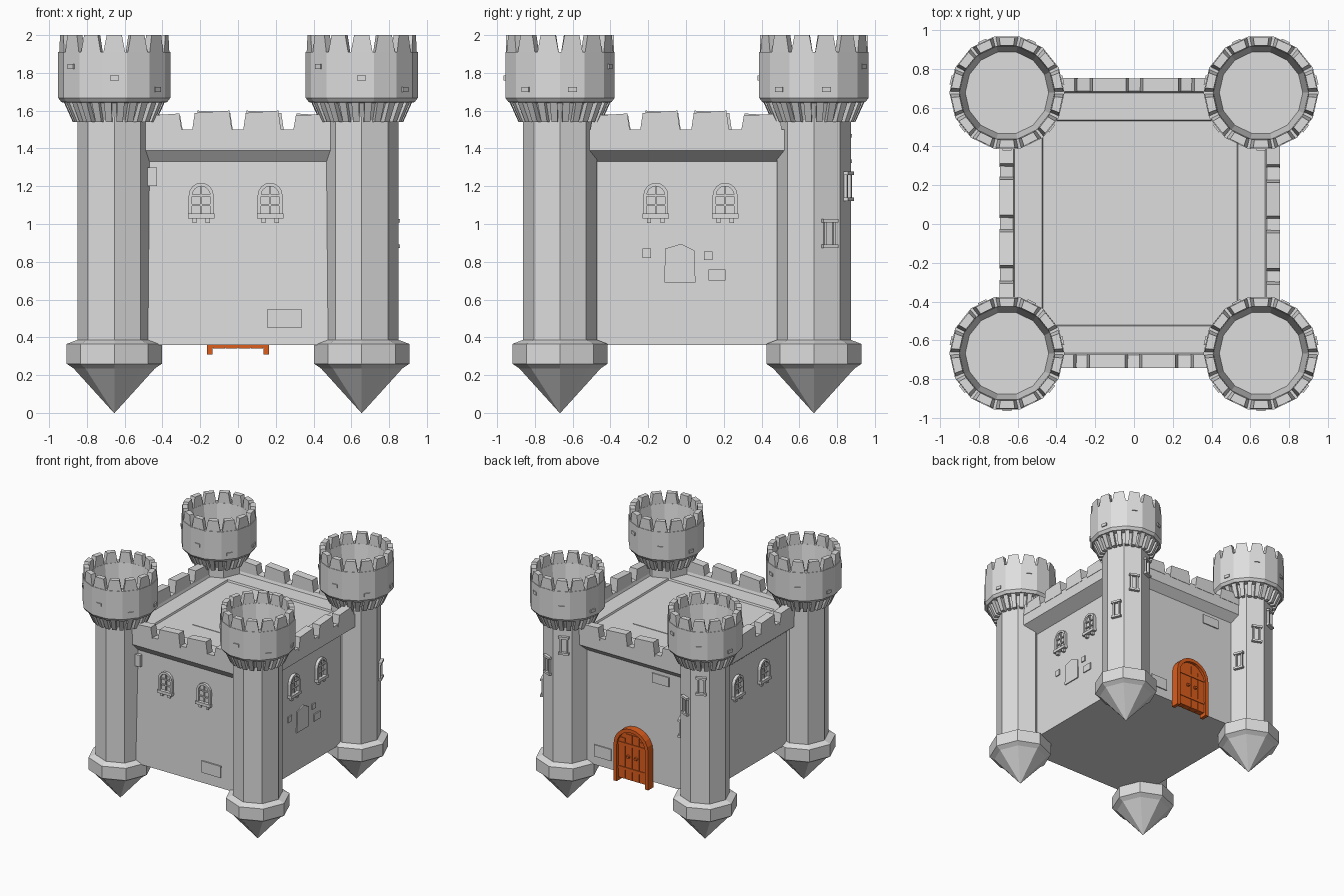
import bpy, bmesh, math
from mathutils import Matrix, Vector

if "Cube" in bpy.data.objects:
    bpy.data.objects.remove(bpy.data.objects["Cube"])


def material(name, rgb):
    m = bpy.data.materials.new(name)
    m.diffuse_color = (*rgb, 1)
    m.use_nodes = True
    m.node_tree.nodes["Principled BSDF"].inputs["Base Color"].default_value = m.diffuse_color
    return m


STONE = material("grey stone", (0.73, 0.73, 0.73))
WOOD = material("orange wood", (0.72, 0.11, 0.012))


def finish(bm, name, mat, matrix=None):
    bmesh.ops.recalc_face_normals(bm, faces=bm.faces)
    me = bpy.data.meshes.new(name)
    bm.to_mesh(me)
    bm.free()
    me.materials.append(mat)
    ob = bpy.data.objects.new(name, me)
    if matrix:
        ob.matrix_world = matrix
    bpy.context.collection.objects.link(ob)
    return ob


def loft(bm, rings):
    """Skin a list of equal-length rings and cap both ends."""
    vs = [[bm.verts.new(p) for p in r] for r in rings]
    n = len(vs[0])
    for a, b in zip(vs, vs[1:]):
        for i in range(n):
            bm.faces.new((a[i], a[(i + 1) % n], b[(i + 1) % n], b[i]))
    bm.faces.new(vs[0][::-1])
    bm.faces.new(vs[-1])


def turned(bm, profile, n):
    loft(bm, [[(r * math.cos(2 * math.pi * i / n), r * math.sin(2 * math.pi * i / n), z)
               for i in range(n)] for r, z in profile])


def rect(x0, x1, y0, y1, z):
    return [(x0, y0, z), (x1, y0, z), (x1, y1, z), (x0, y1, z)]


def wedge(bm, a, w0, w1, r0, r1, z0, z1):
    """Block around a tower: half-angle w and (inner, outer) radii at bottom and top."""
    rings = []
    for w, (ri, ro), z in ((w0, r0, z0), (w1, r1, z1)):
        rings.append([(r * math.cos(a + s), r * math.sin(a + s), z)
                      for r, s in ((ri, -w), (ro, -w), (ro, w), (ri, w))])
    loft(bm, rings)


def prism(bm, outline, d0, d1):
    """Wall-plane outline (u, v) pushed outwards along -y from d0 to d1."""
    loft(bm, [[(u, -d, v) for u, v in outline] for d in (d0, d1)])


def block(bm, u0, u1, v0, v1, d0, d1):
    prism(bm, [(u0, v0), (u1, v0), (u1, v1), (u0, v1)], d0, d1)


def arch(u, w, z0, spring, rise, n=8):
    pts = [(u - w, z0), (u + w, z0)]
    return pts + [(u + w * math.cos(math.pi * i / n), spring + rise * math.sin(math.pi * i / n))
                  for i in range(n + 1)]


def arch_ring(bm, outer, inner, d0, d1):
    """Arched frame, open at the bottom."""
    o, i = outer[1:] + outer[:1], inner[1:] + inner[:1]
    loft(bm, [[(o[k][0], -d0, o[k][1]), (o[k][0], -d1, o[k][1]),
               (i[k][0], -d1, i[k][1]), (i[k][0], -d0, i[k][1])] for k in range(len(o))])


# main block: walls, flared parapet and sunken roof (front wall leans out slightly)
bm = bmesh.new()
loft(bm, [rect(*r) for r in (
    (-0.62, 0.635, -0.71, 0.685, 0.36), (-0.62, 0.635, -0.69, 0.685, 1.33),
    (-0.69, 0.75, -0.74, 0.75, 1.39), (-0.69, 0.75, -0.74, 0.75, 1.50),
    (-0.625, 0.685, -0.675, 0.685, 1.495), (-0.615, 0.675, -0.665, 0.675, 1.465),
    (-0.475, 0.535, -0.525, 0.535, 1.465), (-0.47, 0.53, -0.52, 0.53, 1.45))])
finish(bm, "castle_walls", STONE)
bm = bmesh.new()
loft(bm, [rect(-0.24, 0.295, -0.28, 0.30, z) for z in (1.44, 1.454)])
finish(bm, "roof_hatch", STONE)

# each wall: turn, distance of the wall plane, window positions
FACES = {"front": (0, 0.69, (-0.195, 0.17)), "right": (90, 0.635, (-0.16, 0.207)),
         "back": (180, 0.685, ()), "left": (270, 0.62, (-0.195, 0.16))}


def wall_matrix(face, dist=None):
    return (Matrix.Rotation(math.radians(FACES[face][0]), 4, 'Z')
            @ Matrix.Translation((0, -(dist or FACES[face][1]), 0)))


for face in FACES:
    # wall merlons, slightly narrower at the top
    parapet = {"front": 0.74, "right": 0.75, "back": 0.75, "left": 0.69}[face]
    bm = bmesh.new()
    for a, b, h in ((-0.5, -0.305, 1.585), (-0.235, -0.04, 1.60), (0.035, 0.22, 1.60), (0.30, 0.5, 1.585)):
        prism(bm, [(a - 0.01, 1.48), (b + 0.01, 1.48), (b - 0.006, h), (a + 0.006, h - 0.012)], -0.068, 0.003)
    finish(bm, face + "_merlons", STONE, wall_matrix(face, parapet))
    if not FACES[face][2]:
        continue
    # pair of barred arched windows
    bm = bmesh.new()
    for u in FACES[face][2]:
        arch_ring(bm, arch(u, 0.066, 1.04, 1.15, 0.068), arch(u, 0.048, 1.04, 1.15, 0.05), -0.01, 0.025)
        prism(bm, arch(u, 0.05, 1.04, 1.15, 0.052), -0.01, 0.007)
        block(bm, u - 0.07, u + 0.07, 1.03, 1.055, -0.01, 0.035)
        for s in (-1, 1):
            c = u + s * 0.035
            block(bm, c - 0.011, c + 0.011, 1.005, 1.032, -0.01, 0.025)
        block(bm, u - 0.005, u + 0.005, 1.05, 1.205, 0, 0.016)
        for v in (1.10, 1.15):
            block(bm, u - 0.05, u + 0.05, v - 0.005, v + 0.005, 0, 0.018)
    finish(bm, face + "_windows", STONE, wall_matrix(face))

# raised stones on the walls: (u0, u1, v0, v1)
for face, plates in {"front": [(0.155, 0.335, 0.45, 0.55), (-0.49, -0.43, 1.20, 1.30)],
                     "back": [(0.16, 0.32, 1.22, 1.30), (-0.39, -0.23, 0.435, 0.535)],
                     "right": [(-0.23, -0.185, 0.82, 0.87), (0.095, 0.14, 0.81, 0.855),
                               (0.12, 0.21, 0.70, 0.76)]}.items():
    bm = bmesh.new()
    for p in plates:
        block(bm, *p, -0.03, 0.028 if face == "front" else 0.009)
    if face == "right":
        prism(bm, [(-0.115, 0.69), (0.05, 0.69), (0.045, 0.86), (-0.025, 0.895), (-0.11, 0.87)], -0.02, 0.009)
    finish(bm, face + "_stones", STONE, wall_matrix(face))

# door in the back wall (u runs along -x there)
bm = bmesh.new()
arch_ring(bm, arch(0, 0.165, 0.31, 0.63, 0.16, 10), arch(0, 0.135, 0.31, 0.63, 0.13, 10), -0.02, 0.05)
prism(bm, arch(0, 0.14, 0.345, 0.63, 0.135, 10), -0.02, 0.025)
for i in range(4):
    a = -0.135 + i * 0.0675
    top = 0.73 if i in (1, 2) else 0.69
    block(bm, a + 0.002, a + 0.0655, 0.34, top, -0.02, 0.03)
for v in (0.43, 0.64):
    block(bm, -0.135, 0.135, v - 0.012, v + 0.012, 0, 0.036)
for s in (-1, 1):
    mt = Matrix.Translation((s * 0.038, -0.035, 0.54)) @ Matrix.Rotation(math.pi / 2, 4, 'X')
    bmesh.ops.create_cone(bm, cap_ends=True, segments=8, radius1=0.017, radius2=0.013, depth=0.025, matrix=mt)
finish(bm, "door", WOOD, wall_matrix("back", 0.70))

# four corner towers
TAU = 2 * math.pi
for sx in (-1, 1):
    for y in (-0.667, 0.677):
        name = ("back" if y > 0 else "front") + ("_right" if sx > 0 else "_left") + "_tower"
        m = Matrix.Translation((sx * 0.655, y, 0))
        bm = bmesh.new()
        turned(bm, [(0.196, 0.34), (0.196, 1.60)], 8)
        finish(bm, name + "_shaft", STONE, m)
        bm = bmesh.new()
        turned(bm, [(0.002, 0), (0.215, 0.235), (0.252, 0.26), (0.252, 0.365), (0.20, 0.385)], 8)
        finish(bm, name + "_foot", STONE, m)
        # hollow head
        bm = bmesh.new()
        turned(bm, [(0.19, 1.55), (0.235, 1.64), (0.28, 1.645), (0.297, 1.668), (0.297, 1.91),
                    (0.245, 1.91), (0.215, 1.70)], 14)
        finish(bm, name + "_head", STONE, m)
        # merlons, corbels and loose bricks around the head
        bm = bmesh.new()
        for i in range(14):
            wedge(bm, TAU * (i + 0.5) / 14, 0.205, 0.14, (0.245, 0.292), (0.245, 0.288), 1.90, 2.0)
        for i in range(24):
            wedge(bm, TAU * (i + 0.5) / 24, 0.075, 0.075, (0.17, 0.22), (0.2, 0.272), 1.54, 1.655)
        for i in range(7):
            z = 1.70 + 0.06 * (i * 2 % 3)
            wedge(bm, TAU * (i + 0.25) / 7, 0.08, 0.08, (0.27, 0.299), (0.27, 0.299), z, z + 0.026)
        finish(bm, name + "_crown", STONE, m)
        # framed slits spiral up the back towers
        if y > 0:
            for k, (deg, z) in enumerate(((22.5, 0.95), (67.5, 1.20), (112.5, 1.40))):
                bm = bmesh.new()
                for s in (-1, 1):
                    block(bm, s * 0.026 - 0.007, s * 0.026 + 0.007, -0.075, 0.075, -0.01, 0.018)
                    block(bm, -0.042, 0.042, s * 0.068 - 0.009, s * 0.068 + 0.009, -0.01, 0.026)
                r = Matrix.Rotation(math.radians(deg + 90), 4, 'Z') @ Matrix.Translation((0.012, -0.181, z))
                finish(bm, f"{name}_slit_{k + 1}", STONE, m @ r)
